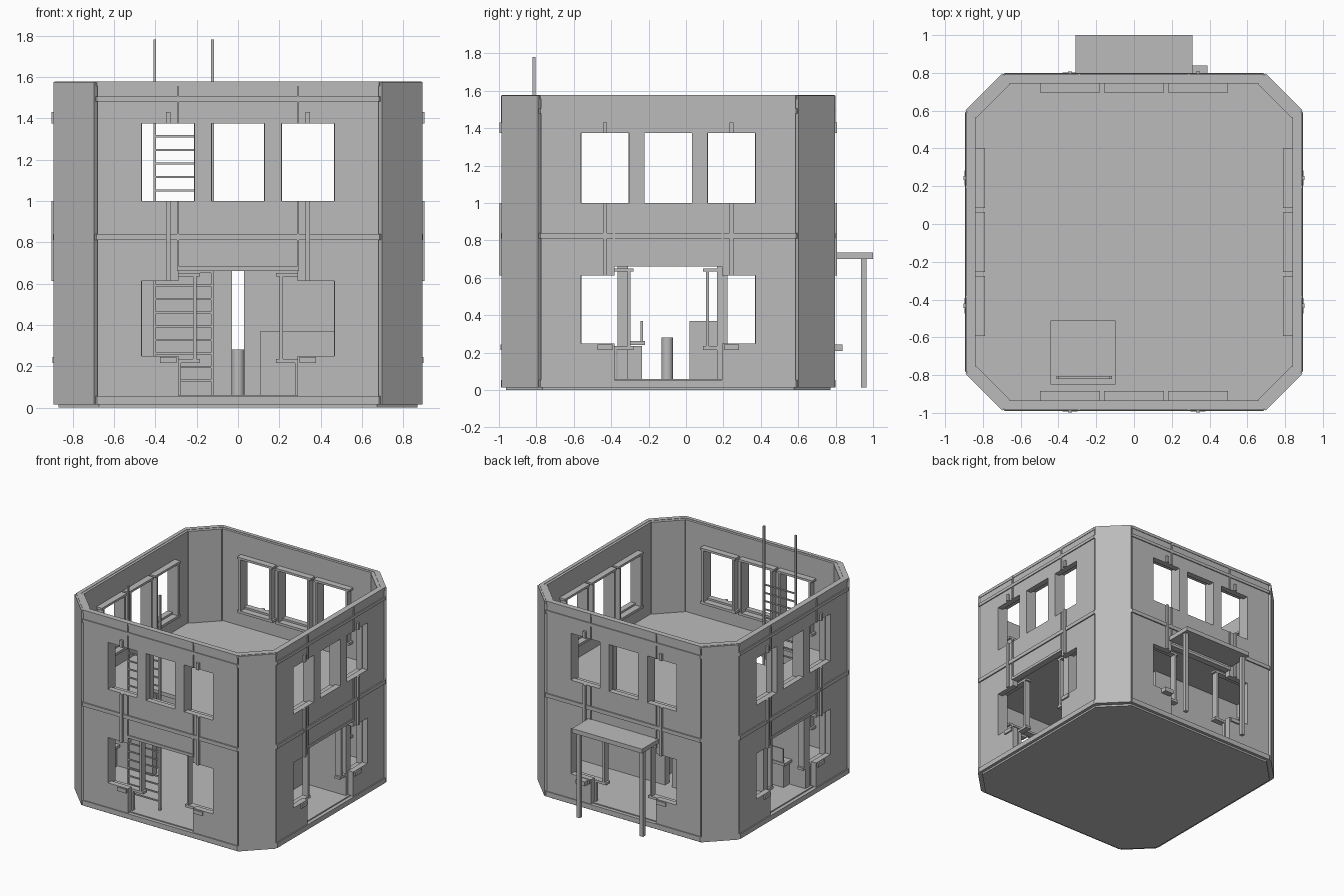
import bpy, bmesh, math
from mathutils import Matrix, Vector

cube = bpy.data.objects.get("Cube")
if cube:
    bpy.data.objects.remove(cube)

grey = bpy.data.materials.new("plain grey")
grey.use_nodes = True
grey.diffuse_color = (0.5, 0.5, 0.5, 1)
grey.node_tree.nodes["Principled BSDF"].inputs["Base Color"].default_value = (0.5, 0.5, 0.5, 1)

CENTRE = Vector((0, -0.095, 0))
SIDES = ("front", "left", "back", "right")
OUT, THICK, HALF = 0.885, 0.045, 0.68


def finish(name, bm, turn=None):
    """Turn a bmesh into an object; turn = quarter turns about the building axis."""
    if turn is not None:
        bm.transform(Matrix.Translation(CENTRE) @ Matrix.Rotation(turn * math.pi / 2, 4, 'Z'))
    bmesh.ops.recalc_face_normals(bm, faces=bm.faces)
    mesh = bpy.data.meshes.new(name)
    bm.to_mesh(mesh)
    bm.free()
    mesh.materials.append(grey)
    obj = bpy.data.objects.new(name, mesh)
    bpy.context.scene.collection.objects.link(obj)
    return obj


def add_box(bm, x0, x1, y0, y1, z0, z1):
    m = Matrix.Translation(((x0 + x1) / 2, (y0 + y1) / 2, (z0 + z1) / 2))
    m = m @ Matrix.Diagonal((x1 - x0, y1 - y0, z1 - z0, 1))
    bmesh.ops.create_cube(bm, size=1, matrix=m)


def boxes(name, items, turn=None):
    bm = bmesh.new()
    for b in items:
        add_box(bm, *b)
    return finish(name, bm, turn)


def prism(name, points, z0, z1, turn=None):
    bm = bmesh.new()
    face = bm.faces.new([bm.verts.new((x, y, z0)) for x, y in points])
    ext = bmesh.ops.extrude_face_region(bm, geom=[face])
    up = [v for v in ext["geom"] if isinstance(v, bmesh.types.BMVert)]
    bmesh.ops.translate(bm, verts=up, vec=(0, 0, z1 - z0))
    return finish(name, bm, turn)


def octagon(r):
    """Corner points of the chamfered plan, r from the axis to each wall."""
    h = HALF + (r - OUT) * 0.414
    pts = []
    for sx, sy in ((1, -1), (1, 1), (-1, 1), (-1, -1)):
        pair = [(sx * h, sy * r), (sx * r, sy * h)]
        pts += pair if sx * sy < 0 else pair[::-1]
    return pts


def ring(name, z0, z1, r_out, r_in):
    bm = bmesh.new()
    loops = [[bm.verts.new((x, y, z)) for x, y in octagon(r)]
             for r, z in ((r_out, z0), (r_out, z1), (r_in, z1), (r_in, z0))]
    for a in range(4):
        p, q = loops[a], loops[(a + 1) % 4]
        for i in range(8):
            j = (i + 1) % 8
            bm.faces.new((p[i], p[j], q[j], q[i]))
    return finish(name, bm, 0)


# Openings of one wall as (left, right, bottom, top)
UPPER = [(-0.467, -0.21, 1.0, 1.375), (-0.128, 0.128, 1.0, 1.375), (0.21, 0.467, 1.0, 1.375)]
LOWER = [(-0.467, -0.215, 0.25, 0.613), (0.215, 0.467, 0.25, 0.613)]
DOOR = (-0.288, 0.288, 0.0, 0.66)
OPEN = UPPER + LOWER + [DOOR]


def wall(name, turn):
    us = sorted({-HALF, HALF} | {u for o in OPEN for u in o[:2]})
    zs = sorted({0.015, 1.575} | {z for o in OPEN for z in o[2:] if z > 0})
    bm = bmesh.new()
    for u0, u1 in zip(us, us[1:]):
        for z0, z1 in zip(zs, zs[1:]):
            u, z = (u0 + u1) / 2, (z0 + z1) / 2
            if any(a < u < b and c < z < d for a, b, c, d in OPEN):
                continue
            bm.faces.new([bm.verts.new((x, -OUT, h))
                          for x, h in ((u0, z0), (u1, z0), (u1, z1), (u0, z1))])
    bmesh.ops.remove_doubles(bm, verts=bm.verts, dist=0.0001)
    faces = bm.faces[:]
    ext = bmesh.ops.extrude_face_region(bm, geom=faces, use_keep_orig=True)
    moved = [v for v in ext["geom"] if isinstance(v, bmesh.types.BMVert)]
    bmesh.ops.translate(bm, verts=moved, vec=(0, THICK, 0))
    return finish(name, bm, turn)


def window_frame(opening):
    """Inside frame: sill, lintel and two jambs."""
    a, b, c, d = opening
    y0, y1 = THICK - OUT, THICK - OUT + 0.05
    return [(a - 0.03, b + 0.03, y0, y1, c - 0.035, c - 0.015),
            (a - 0.03, b + 0.03, y0, y1, d + 0.02, d + 0.037),
            (a - 0.014, a + 0.002, y0, y1, c - 0.015, d + 0.02),
            (b - 0.002, b + 0.014, y0, y1, c - 0.015, d + 0.02)]


# Four alike walls with their trim
for k, side in enumerate(SIDES):
    wall(side + "_wall", k)
    boxes(side + "_window_frames", [b for o in UPPER + LOWER for b in window_frame(o)], k)
    trim = [(DOOR[0], DOOR[1], -OUT - 0.008, -OUT, 0.66, 0.682)]
    pipes, seams, brackets = [], [], []
    for s in (-1, 1):
        x = s * 0.338
        pipes += [(x - 0.011, x + 0.011, -OUT - 0.018, -OUT, z0, z1)
                  for z0, z1 in ((0.613, 1.0), (1.375, 1.43))]
        brackets += [(x - 0.04, x + 0.04, -OUT - 0.012, -OUT, 0.215, 0.245)]
        seams += [(s * 0.29 - 0.005, s * 0.29 + 0.005, -OUT - 0.008, -OUT, z0, z1)
                  for z0, z1 in ((0.66, 1.0), (1.375, 1.575))]
        # posts from the floor up to the window sill
        trim += [(x0, x0 + 0.022, THICK - OUT, THICK - OUT + 0.03, 0.06, 0.215)
                 for x0 in (s * 0.288 - 0.011,)]
    boxes(side + "_door_trim", trim, k)
    boxes(side + "_wall_pipes", pipes, k)
    boxes(side + "_wall_seams", seams, k)
    boxes(side + "_brackets", brackets, k)
    # chamfered corner panel
    prism(side + "_corner_panel", [(0.697, -0.892), (0.892, -0.697), (0.855, -0.66),
                                   (0.832, -0.66), (0.66, -0.832), (0.66, -0.855)],
          0.015, 1.575, k)

# Bands around the building
ring("base_band", 0.015, 0.055, OUT + 0.008, OUT - 0.02)
ring("middle_band", 0.81, 0.84, OUT + 0.01, OUT - 0.02)
ring("upper_band", 1.48, 1.505, OUT + 0.008, OUT - 0.02)
ring("top_rim", 1.555, 1.578, OUT + 0.004, OUT - 0.025)

# Floors, the upper one with a ladder hatch
prism("foundation", octagon(0.868), 0.0, 0.03, 0)
prism("lower_floor", octagon(0.86), 0.03, 0.06, 0)
upper_floor = prism("upper_floor", octagon(0.85), 0.81, 0.84, 0)
hatch = boxes("hatch_cutter", [(-0.44, -0.1, -0.85, -0.51, 0.7, 0.95)])
hatch.hide_render = True
mod = upper_floor.modifiers.new("hatch", 'BOOLEAN')
mod.operation, mod.object = 'DIFFERENCE', hatch
bpy.context.view_layer.objects.active = upper_floor
bpy.ops.object.modifier_apply(modifier=mod.name)
bpy.data.objects.remove(hatch)

# Ladder
boxes("ladder_rails", [(x - 0.007, x + 0.007, -0.82, -0.804, 0.06, 1.78)
                       for x in (-0.403, -0.123)])
boxes("ladder_rungs", [(-0.403, -0.123, -0.817, -0.807, z - 0.005, z + 0.005)
                       for z in [0.13 + 0.0657 * i for i in range(19)]])

# Canopy over the back door
boxes("canopy_roof", [(-0.31, 0.31, 0.79, 1.0, 0.7, 0.735)])
boxes("canopy_posts", [(x - 0.015, x + 0.015, 0.935, 0.965, 0.015, 0.7) for x in (-0.28, 0.28)])
boxes("back_ledge", [(0.31, 0.39, 0.79, 0.838, 0.21, 0.245)])

# Ground floor rooms and furniture
boxes("partition", [(-0.84, -0.03, 0.165, 0.222, 0.06, 0.81),
                    (0.03, 0.84, 0.165, 0.222, 0.06, 0.81)])
boxes("side_partition", [(-0.84, -0.5, -0.365, -0.31, 0.06, 0.81)])
boxes("counter", [(0.11, 0.47, 0.02, 0.165, 0.06, 0.37)])
boxes("seat", [(-0.7, -0.55, -0.31, -0.235, 0.06, 0.235),
               (-0.72, -0.53, -0.31, -0.22, 0.24, 0.262),
               (-0.7, -0.55, -0.242, -0.23, 0.262, 0.37)])

# Round stool post
bm = bmesh.new()
bmesh.ops.create_cone(bm, cap_ends=True, segments=24, radius1=0.031, radius2=0.031, depth=0.22,
                      matrix=Matrix.Translation((0, -0.1, 0.17)))
post = finish("round_post", bm)
bpy.context.view_layer.objects.active = post
post.select_set(True)
bpy.ops.object.shade_smooth_by_angle()
post.select_set(False)
